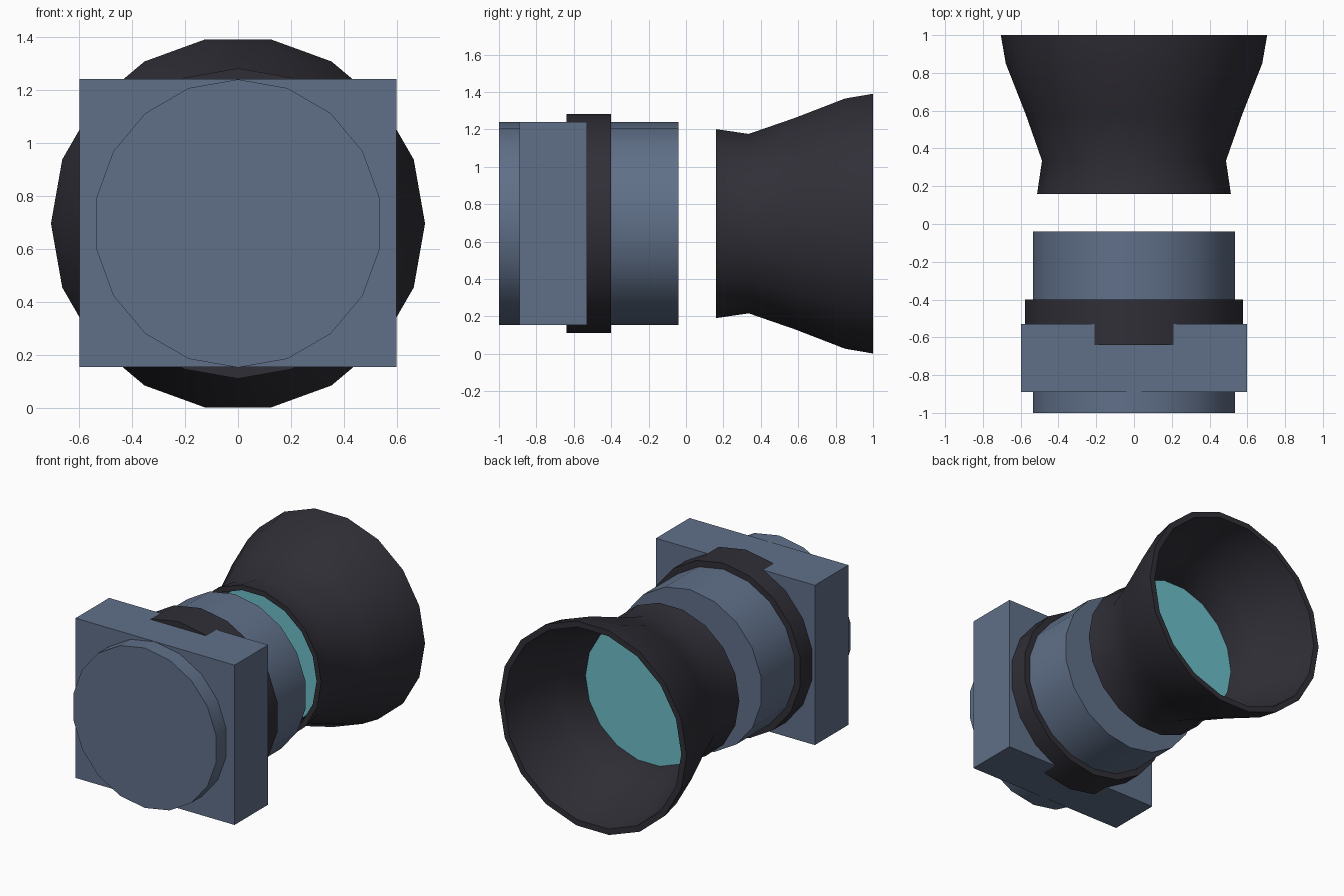
import bpy, bmesh, math

SIDES = 18
AXIS_Z = 0.696

cube = bpy.data.objects.get("Cube")
if cube:
    bpy.data.objects.remove(cube, do_unlink=True)


def make_material(name, color):
    mat = bpy.data.materials.new(name)
    mat.use_nodes = True
    mat.diffuse_color = (*color, 1)
    mat.node_tree.nodes["Principled BSDF"].inputs["Base Color"].default_value = (*color, 1)
    return mat


slate = make_material("slate_blue", (0.117, 0.162, 0.25))
rubber = make_material("dark_rubber", (0.03, 0.028, 0.038))
glass = make_material("teal_glass", (0.15, 0.52, 0.58))


def finish(name, bm, mat, smooth=True):
    bmesh.ops.recalc_face_normals(bm, faces=bm.faces)
    mesh = bpy.data.meshes.new(name)
    bm.to_mesh(mesh)
    bm.free()
    mesh.materials.append(mat)
    obj = bpy.data.objects.new(name, mesh)
    bpy.context.collection.objects.link(obj)
    if smooth:
        bpy.ops.object.select_all(action="DESELECT")
        obj.select_set(True)
        bpy.context.view_layer.objects.active = obj
        bpy.ops.object.shade_smooth_by_angle(angle=math.radians(30))
    return obj


def lathe(name, profile, mat, phase=0.0, hollow=False):
    """Spin (y, radius) points about the optical axis; hollow closes the profile loop."""
    bm = bmesh.new()
    rings = []
    for y, r in profile:
        angles = [phase + math.tau * i / SIDES for i in range(SIDES)]
        rings.append([bm.verts.new((r * math.cos(a), y, AXIS_Z + r * math.sin(a)))
                      for a in angles])
    pairs = list(zip(rings, rings[1:]))
    if hollow:
        pairs.append((rings[-1], rings[0]))
    else:
        bm.faces.new(rings[0])
        bm.faces.new(rings[-1])
    for a, b in pairs:
        for i in range(SIDES):
            j = (i + 1) % SIDES
            bm.faces.new((a[i], a[j], b[j], b[i]))
    return finish(name, bm, mat)


# Barrel and collar have a corner at the top
TOP = math.pi / 2
lathe("barrel", [(-1, 0.543), (-0.04, 0.543)], slate, TOP)
lathe("collar_ring", [(-0.64, 0.585), (-0.40, 0.585)], rubber, TOP)

# Square mounting block around the barrel
bm = bmesh.new()
bmesh.ops.create_cube(bm, size=1)
bmesh.ops.scale(bm, vec=(1.194, 0.36, 1.085), verts=bm.verts)
bmesh.ops.translate(bm, vec=(0, -0.71, 0.6975), verts=bm.verts)
finish("mounting_block", bm, slate, smooth=False)

# Flared hood, a thin shell open at both ends
outer = [(0.16, 0.513), (0.335, 0.487), (0.58, 0.573), (0.85, 0.679), (1.0, 0.705)]
inner = [(1.0, 0.665), (0.85, 0.642), (0.58, 0.538), (0.335, 0.452), (0.16, 0.478)]
lathe("eye_hood", outer + inner, rubber, hollow=True)

# Lens set in the neck of the hood
lathe("lens", [(0.37, 0.478), (0.40, 0.478)], glass)
